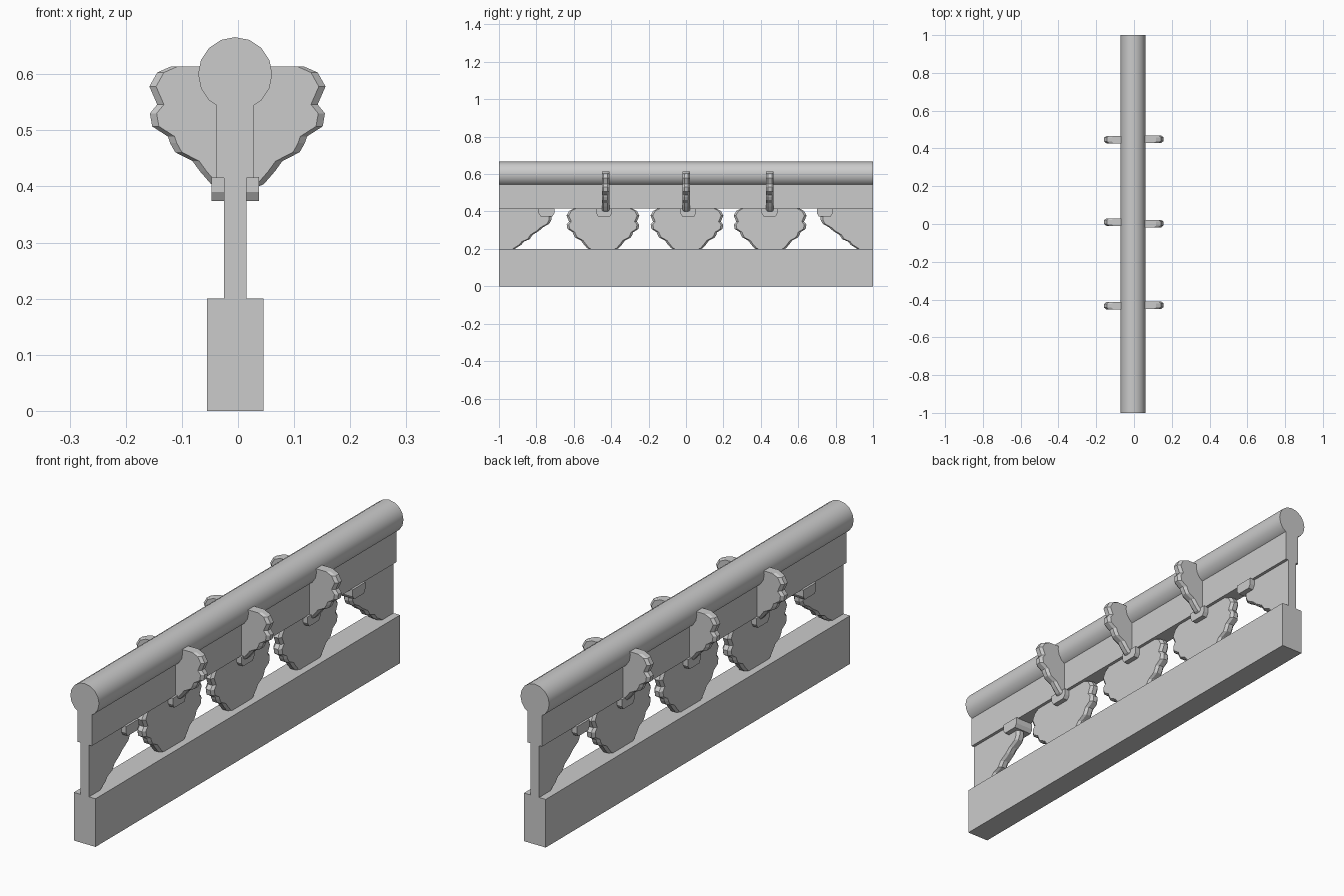
import bpy, bmesh, math

if "Cube" in bpy.data.objects:
    bpy.data.objects.remove(bpy.data.objects["Cube"])

GREY = (0.6, 0.6, 0.6, 1)
stone = bpy.data.materials.new("grey stone")
stone.use_nodes = True
stone.diffuse_color = GREY
stone.node_tree.nodes["Principled BSDF"].inputs["Base Color"].default_value = GREY

CX = -0.005          # centre line of the railing
INSET = 0.012        # depth of the chamfer on the carved edges


def make(name, rings):
    """Skin a stack of matching closed rings and cap both ends."""
    bm = bmesh.new()
    loops = [[bm.verts.new(p) for p in ring] for ring in rings]
    n = len(loops[0])
    for a, b in zip(loops, loops[1:]):
        for i in range(n):
            j = (i + 1) % n
            bm.faces.new((a[i], a[j], b[j], b[i]))
    bm.faces.new(loops[0][::-1])
    bm.faces.new(loops[-1])
    bmesh.ops.recalc_face_normals(bm, faces=bm.faces)
    mesh = bpy.data.meshes.new(name)
    bm.to_mesh(mesh)
    bm.free()
    mesh.materials.append(stone)
    obj = bpy.data.objects.new(name, mesh)
    bpy.context.collection.objects.link(obj)
    return obj


def carved(name, outer, inner, place):
    """Plate with a chamfered rim; place maps (u, z, thickness) to a point."""
    layers = [(inner, -0.02), (outer, -0.01), (outer, 0.01), (inner, 0.02)]
    return make(name, [[place(u, z, t) for u, z in ring] for ring, t in layers])


def box(name, width, z0, z1):
    h = width / 2
    corners = [(-h, z0), (h, z0), (h, z1), (-h, z1)]
    return make(name, [[(CX + x, y, z) for x, z in corners] for y in (-1, 1)])


# Base and upper beam
box("base_beam", 0.1, 0, 0.2)
box("upper_beam", 0.066, 0.415, 0.56)

# Round handrail
circle = [(0.066 * math.cos(i * math.tau / 16), 0.066 * math.sin(i * math.tau / 16))
          for i in range(16)]
rail = make("handrail", [[(CX + x, y, 0.6 + z) for x, z in circle] for y in (-1, 1)])
bpy.ops.object.select_all(action="DESELECT")
rail.select_set(True)
bpy.context.view_layer.objects.active = rail
bpy.ops.object.shade_smooth_by_angle(angle=math.radians(40))

# Scalloped leaf edge, from top to bottom (outwards, height)
EDGE = [(0.118, 0.614), (0.143, 0.603), (0.157, 0.578), (0.143, 0.546),
        (0.156, 0.53), (0.152, 0.507), (0.124, 0.489), (0.12, 0.477),
        (0.111, 0.461), (0.08, 0.445), (0.067, 0.427), (0.047, 0.404), (0.038, 0.4)]
EDGE_IN = [(u - INSET, z) for u, z in EDGE]

# Side brackets on the beam
for side, label, ys in ((1, "left", (-0.43, 0.002, 0.449)),
                        (-1, "right", (-0.433, 0.01, 0.447))):
    for k, yc in enumerate(ys):
        foot, head = (0.0, 0.4), (0.0, 0.614)
        carved(f"{label}_leaf_bracket_{k + 1}", EDGE + [foot, head], EDGE_IN + [foot, head],
               lambda u, z, t: (side * u - 0.001, yc + t, z))


# Leaf panels between base and beam
def both_sides(edge):
    half = [(u + 0.038, z - 0.2) for u, z in edge]
    half[0] = (half[0][0], 0.416)
    return half + [(-u, z) for u, z in reversed(half)]


for k, yc in enumerate((-0.444, 0.005, 0.45)):
    carved(f"leaf_panel_{k + 1}", both_sides(EDGE), both_sides(EDGE_IN),
           lambda u, z, t: (CX + t, yc + u, z))

# Half panels at both ends
STEPS = [(0.915, 0.2), (0.88, 0.222), (0.865, 0.24), (0.835, 0.252), (0.82, 0.275),
         (0.785, 0.297), (0.765, 0.315), (0.73, 0.335), (0.72, 0.355), (0.72, 0.416)]
corner = [(1, 0.416), (1, 0.2)]
for side, label in ((-1, "front"), (1, "back")):
    carved(f"{label}_end_panel", STEPS + corner,
           [(u + INSET, z) for u, z in STEPS] + corner,
           lambda u, z, t: (CX + t, side * u, z))

# Small clips under the beam, with chamfered lower corners
clip = [(-0.042, 0.417), (0.042, 0.417), (0.042, 0.39), (0.032, 0.374),
        (-0.032, 0.374), (-0.042, 0.39)]
for k, yc in enumerate((-0.746, -0.438, 0.012, 0.447, 0.742)):
    make(f"clip_{k + 1}", [[(CX + s * 0.042, yc + y, z) for y, z in clip] for s in (-1, 1)])
